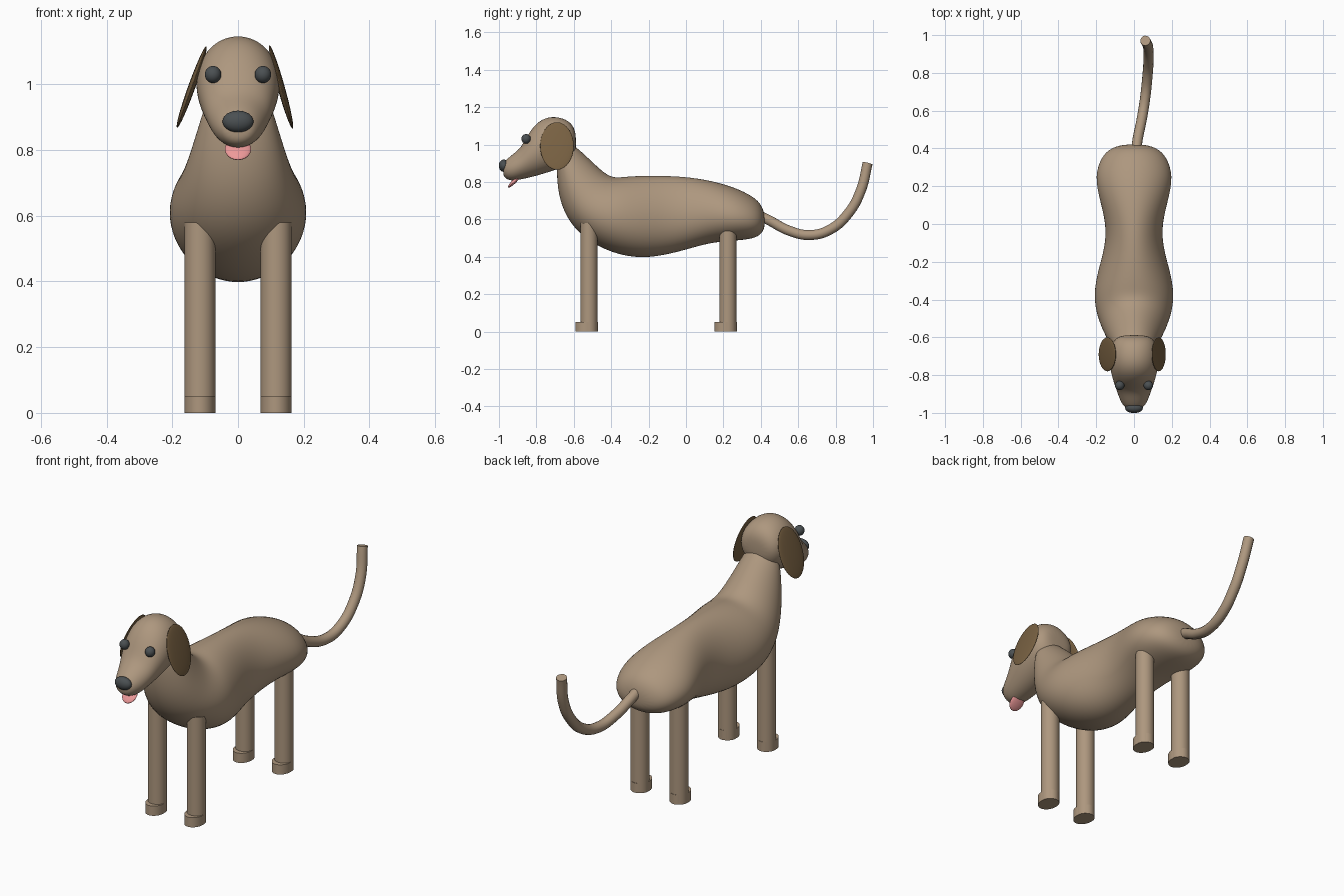
import bpy, bmesh
from math import sin, cos, pi, atan2, radians
from mathutils import Vector

if "Cube" in bpy.data.objects:
    bpy.data.objects.remove(bpy.data.objects["Cube"])


def material(name, rgb):
    m = bpy.data.materials.new(name)
    m.diffuse_color = (*rgb, 1)
    m.use_nodes = True
    m.node_tree.nodes["Principled BSDF"].inputs["Base Color"].default_value = m.diffuse_color
    return m


FUR = material("fur", (0.42, 0.31, 0.21))
EAR = material("ear_brown", (0.19, 0.12, 0.055))
DARK = material("dark_grey", (0.07, 0.08, 0.085))
PINK = material("pink", (0.85, 0.32, 0.32))


def loft(name, sections, pear=0.0, n=16):
    """Skin oval rings given as (top y, top z, bottom y, bottom z, half width)."""
    bm = bmesh.new()
    rings = []
    for yt, zt, yb, zb, w in sections:
        top, bot = Vector((0, yt, zt)), Vector((0, yb, zb))
        mid, half = (top + bot) / 2, (top - bot) / 2
        ring = []
        for i in range(n):
            a = 2 * pi * i / n
            co = mid + half * sin(a)
            co.x = w * cos(a) * (1 - pear * sin(a))
            ring.append(bm.verts.new(co))
        rings.append(ring)
    for r, s in zip(rings, rings[1:]):
        for i in range(n):
            j = (i + 1) % n
            bm.faces.new((r[i], r[j], s[j], s[i]))
    bm.faces.new(rings[0])
    bm.faces.new(rings[-1])
    bmesh.ops.recalc_face_normals(bm, faces=bm.faces)
    for f in bm.faces:
        f.smooth = True
    me = bpy.data.meshes.new(name)
    bm.to_mesh(me)
    bm.free()
    ob = bpy.data.objects.new(name, me)
    bpy.context.collection.objects.link(ob)
    me.materials.append(FUR)
    sub = ob.modifiers.new("smooth", 'SUBSURF')
    sub.levels = sub.render_levels = 2
    return ob


def ellipsoid(name, loc, radii, mat, rot=(0, 0, 0)):
    bpy.ops.mesh.primitive_uv_sphere_add(segments=32, ring_count=16, location=loc, rotation=rot)
    ob = bpy.context.object
    ob.name, ob.scale = name, radii
    ob.data.materials.append(mat)
    bpy.ops.object.shade_smooth()
    return ob


def cylinder(name, loc, radii, height):
    bpy.ops.mesh.primitive_cylinder_add(vertices=32, radius=1, depth=1,
                                        location=(loc[0], loc[1], loc[2] + height / 2))
    ob = bpy.context.object
    ob.name, ob.scale = name, (*radii, height)
    bpy.ops.object.transform_apply(location=False, rotation=False, scale=True)
    ob.data.materials.append(FUR)
    bpy.ops.object.shade_smooth_by_angle(angle=radians(40))
    return ob


# Body and neck, from rump to the inside of the head
loft("body", [
    (.422, .62, .422, .56, .05),
    (.405, .68, .405, .52, .12),
    (.36, .725, .36, .492, .175),
    (.26, .775, .25, .482, .212),
    (.13, .812, .13, .472, .185),
    (0, .832, 0, .433, .15),
    (-.12, .838, -.12, .402, .155),
    (-.25, .838, -.25, .385, .195),
    (-.33, .832, -.40, .415, .217),
    (-.38, .825, -.53, .485, .205),
    (-.43, .845, -.625, .575, .175),
    (-.50, .91, -.68, .70, .143),
    (-.57, .975, -.693, .83, .113),
    (-.63, 1.02, -.69, .93, .09),
], pear=0.12)

# Head, from back of skull to muzzle
loft("head", [
    (-.588, 1.05, -.588, .97, .05),
    (-.60, 1.10, -.60, .93, .095),
    (-.64, 1.14, -.63, .885, .122),
    (-.72, 1.157, -.70, .86, .132),
    (-.79, 1.13, -.77, .838, .127),
    (-.845, 1.06, -.83, .822, .11),
    (-.88, .985, -.89, .81, .092),
    (-.925, .95, -.935, .803, .077),
    (-.968, .915, -.968, .818, .055),
    (-.978, .89, -.978, .84, .03),
])

# Nose and tongue
ellipsoid("nose", (0, -.974, .887), (.047, .027, .033), DARK)
ellipsoid("tongue", (0, -.918, .803), (.040, .046, .011), PINK, (radians(45), 0, 0))

# Eyes, ears, legs and feet on both sides
for side, s in (("left", 1), ("right", -1)):
    ellipsoid(side + "_eye", (s * .076, -.855, 1.03), (.025, .025, .026), DARK)
    top, low = (.096, .166) if s > 0 else (.096, .186)
    ellipsoid(side + "_ear", (s * (top + low) / 2, -.69, .992), (.011, .09, .132), EAR,
              (0, -s * atan2(low - top, .25), 0))
    for end, y in (("front", -.519), ("back", .224)):
        cylinder(f"{end}_{side}_leg", (s * .116, y, 0), (.047, .046), .58)
        cylinder(f"{end}_{side}_foot", (s * .116, y - .012, 0), (.0475, .060), .052)

# Tail
pts = [(.012, .38, .625), (.018, .44, .597), (.04, .55, .54), (.058, .66, .516),
       (.07, .77, .545), (.077, .87, .635), (.075, .935, .755), (.06, .971, .90)]
cu = bpy.data.curves.new("tail", 'CURVE')
cu.dimensions = '3D'
cu.bevel_depth, cu.bevel_resolution, cu.use_fill_caps = .027, 5, True
sp = cu.splines.new('BEZIER')
sp.bezier_points.add(len(pts) - 1)
for bp, p in zip(sp.bezier_points, pts):
    bp.co = p
    bp.handle_left_type = bp.handle_right_type = 'AUTO'
cu.materials.append(FUR)
bpy.context.collection.objects.link(bpy.data.objects.new("tail", cu))
